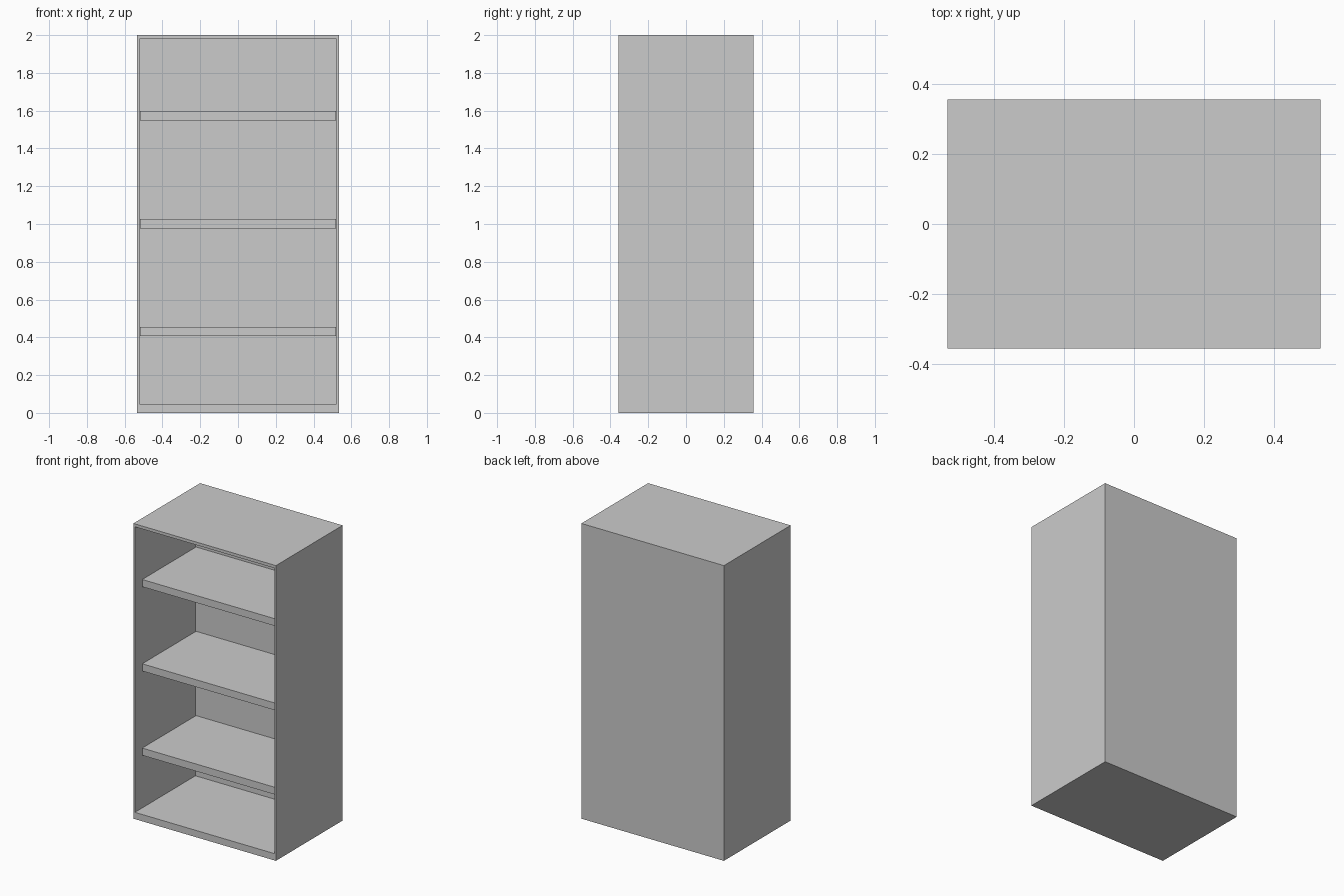
import bpy, bmesh
from mathutils import Vector

if "Cube" in bpy.data.objects:
    bpy.data.objects.remove(bpy.data.objects["Cube"])

W, D, H = 0.534, 0.357, 2.0            # half width, half depth, height
SIDE, FLOOR, CEIL = 0.016, 0.046, 1.98  # side thickness, opening bottom and top
BACK_Y, SHELF_Y = 0.291, -0.285         # inner back face, shelf front edge


def box(bm, lo, hi):
    lo, hi = Vector(lo), Vector(hi)
    bmesh.ops.create_cube(bm, size=1)
    bmesh.ops.scale(bm, vec=hi - lo, verts=bm.verts)
    bmesh.ops.translate(bm, vec=(lo + hi) / 2, verts=bm.verts)


def finish(bm, name):
    bm.normal_update()
    mesh = bpy.data.meshes.new(name)
    bm.to_mesh(mesh)
    bm.free()
    obj = bpy.data.objects.new(name, mesh)
    bpy.context.collection.objects.link(obj)
    return obj


# Cabinet shell: a box whose front face is inset and pushed back
bm = bmesh.new()
box(bm, (-W, -D, 0), (W, D, H))
bm.normal_update()
front = min(bm.faces, key=lambda f: f.calc_center_median().y)
bmesh.ops.inset_region(bm, faces=[front], thickness=SIDE)
for v in front.verts:
    v.co.z = CEIL if v.co.z > H / 2 else FLOOR
recess = bmesh.ops.extrude_discrete_faces(bm, faces=[front])["faces"][0]
for v in recess.verts:
    v.co.y = BACK_Y
finish(bm, "cabinet_shell")

# Three evenly spaced shelves, set back from the front
for i, z in enumerate((0.406, 0.977, 1.548)):
    bm = bmesh.new()
    box(bm, (SIDE - W, SHELF_Y, z), (W - SIDE, BACK_Y, z + 0.049))
    finish(bm, f"shelf_{i + 1}")
